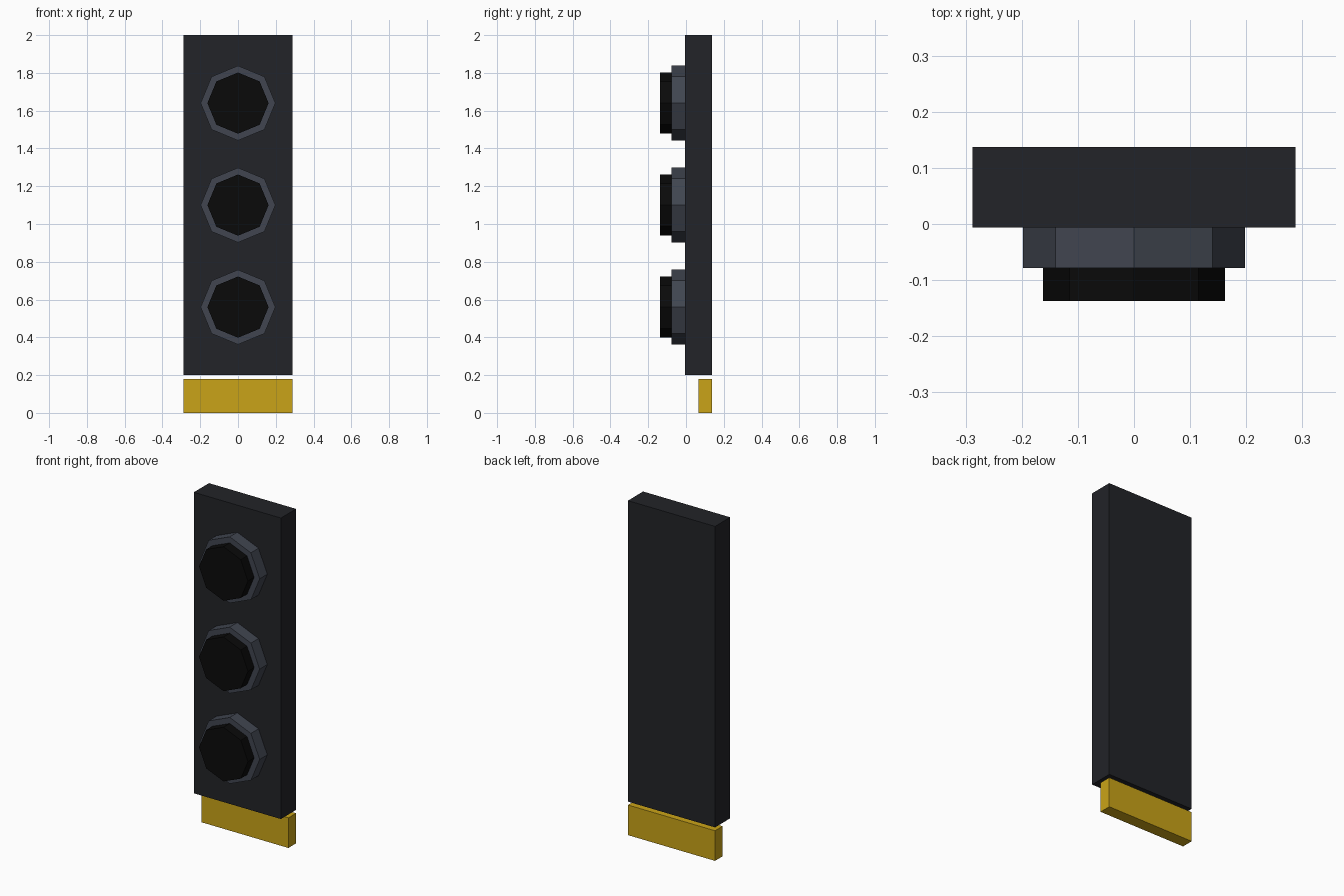
import bpy
from math import pi

if "Cube" in bpy.data.objects:
    bpy.data.objects.remove(bpy.data.objects["Cube"])


def material(name, rgb):
    m = bpy.data.materials.new(name)
    m.diffuse_color = (*rgb, 1)
    m.use_nodes = True
    m.node_tree.nodes["Principled BSDF"].inputs["Base Color"].default_value = m.diffuse_color
    return m


housing_mat = material("charcoal", (0.016, 0.017, 0.021))
bezel_mat = material("slate", (0.052, 0.06, 0.08))
lens_mat = material("black", (0.003, 0.003, 0.003))
stripe_mat = material("yellow", (0.59, 0.37, 0.009))


def finish(name, mat):
    ob = bpy.context.object
    ob.name = name
    bpy.ops.object.transform_apply(location=False, rotation=True, scale=True)
    ob.data.materials.append(mat)


def box(name, lo, hi, mat):
    bpy.ops.mesh.primitive_cube_add(
        size=1, location=[(a + b) / 2 for a, b in zip(lo, hi)])
    bpy.context.object.scale = [b - a for a, b in zip(lo, hi)]
    finish(name, mat)


def octagon(name, radius, y0, y1, z, mat):
    # eight-sided prism facing -y, with a corner pointing straight up
    bpy.ops.mesh.primitive_cylinder_add(
        vertices=8, radius=radius, depth=y1 - y0,
        location=(0, (y0 + y1) / 2, z), rotation=(pi / 2, 0, 0))
    finish(name, mat)


# Tall housing and the separate thin base strip, flush at the back
box("housing", (-0.288, -0.006, 0.2), (0.288, 0.137, 2.0), housing_mat)
box("base_strip", (-0.288, 0.065, 0.0), (0.288, 0.137, 0.18), stripe_mat)

# Three stacked lamps: bezel with a protruding dark lens
for i, z in enumerate((0.56, 1.10, 1.64)):
    octagon(f"bezel_{i + 1}", 0.198, -0.078, -0.006, z, bezel_mat)
    octagon(f"lens_{i + 1}", 0.162, -0.137, -0.078, z, lens_mat)
